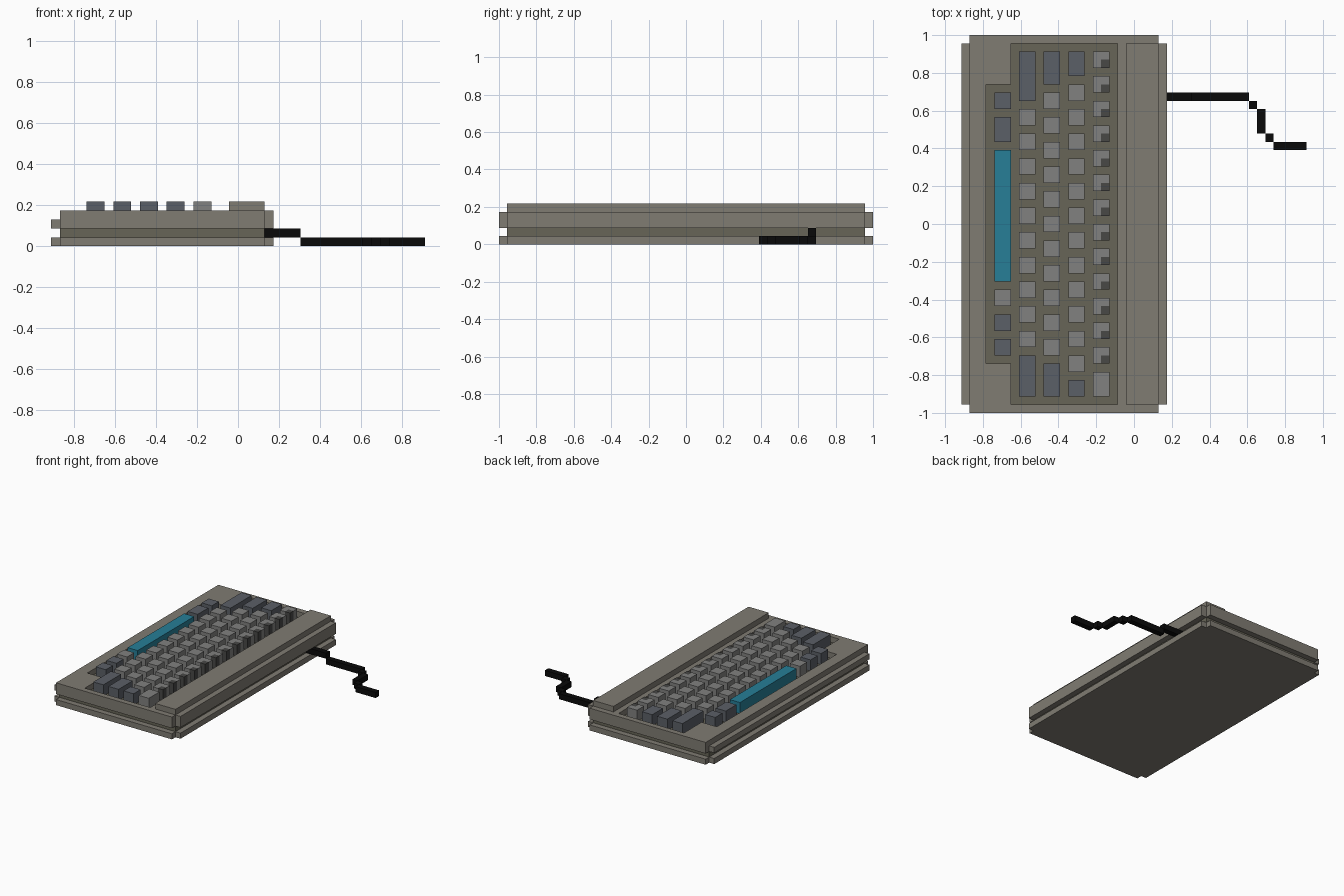
import bpy, bmesh

if "Cube" in bpy.data.objects:
    bpy.data.objects.remove(bpy.data.objects["Cube"])

U = 2 / 46          # one block of the grid


def material(name, rgb):
    m = bpy.data.materials.new(name)
    m.diffuse_color = (*rgb, 1)
    m.use_nodes = True
    m.node_tree.nodes["Principled BSDF"].inputs["Base Color"].default_value = m.diffuse_color
    return m


CASE = material("case_grey", (0.215, 0.200, 0.170))
SEAM = material("olive_shadow", (0.135, 0.128, 0.095))
LIGHT = material("light_key", (0.22, 0.22, 0.215))
DARK = material("dark_key", (0.105, 0.115, 0.135))
MARK = material("key_mark", (0.065, 0.065, 0.062))
TEAL = material("teal_key", (0.02, 0.21, 0.31))
BLACK = material("cable_black", (0.003, 0.003, 0.003))


def prism(name, outline, z0, z1, mat=None):
    """Extrude an outline, given in grid blocks, from z0 to z1."""
    bm = bmesh.new()
    face = bm.faces.new([bm.verts.new((x * U, y * U, z0 * U)) for x, y in outline])
    new = bmesh.ops.extrude_face_region(bm, geom=[face])["geom"]
    verts = [g for g in new if isinstance(g, bmesh.types.BMVert)]
    bmesh.ops.translate(bm, verts=verts, vec=(0, 0, (z1 - z0) * U))
    bmesh.ops.recalc_face_normals(bm, faces=bm.faces[:])
    me = bpy.data.meshes.new(name)
    bm.to_mesh(me)
    bm.free()
    ob = bpy.data.objects.new(name, me)
    bpy.context.collection.objects.link(ob)
    if mat:
        me.materials.append(mat)
    return ob


def rect(x0, x1, y0, y1):
    return [(x0, y0), (x1, y0), (x1, y1), (x0, y1)]


def cut(ob, cutter):
    """Subtract the cutter and remove it."""
    mod = ob.modifiers.new("cut", 'BOOLEAN')
    mod.operation, mod.solver, mod.object = 'DIFFERENCE', 'EXACT', cutter
    bpy.context.view_layer.objects.active = ob
    bpy.ops.object.modifier_apply(modifier=mod.name)
    bpy.data.objects.remove(cutter)


# Case: notched-corner slabs with a recessed seam between them
half = [(-21, 22), (-20, 22), (-20, 23), (3, 23), (3, 22), (4, 22)]
notched = half + [(x, -y) for x, y in reversed(half)]
prism("bottom_case", notched, 0, 1, CASE)
prism("case_seam", rect(-20, 3, -22, 22), 1, 2, SEAM)

half = [(-18, 17), (-15, 17), (-15, 22), (-2, 22)]
well = half + [(x, -y) for x, y in reversed(half)]
top = prism("top_case", notched, 2, 4, CASE)
cut(top, prism("well_cutter", well, 1, 5))
cut(top, prism("lip_cutter", rect(-22, -20, -24, 24), 3, 5))
prism("key_plate", well, 2, 3, SEAM)
prism("rear_ridge", rect(-1, 3, -22, 22), 4, 5, CASE)


# Keys: each is two blocks deep in x, running down from y = top by its length
def key(name, x, y, length, mat):
    prism(name, rect(x, x + 2, y - length, y), 3, 5, mat)


def key_row(row, x, y, count):
    for i in range(count):
        key(f"row{row}_key_{i + 1}", x, y - 3 * i, 2, LIGHT)


for i, (y, length, mat) in enumerate([(16, 2, DARK), (13, 3, DARK), (-8, 2, LIGHT),
                                      (-11, 2, DARK), (-14, 2, DARK)]):
    key(f"bottom_row_key_{i + 1}", -17, y, length, mat)
key("space_bar", -17, 9, 16, TEAL)

# Middle rows: x, wide key length at each end, first letter key, letter count
for row, (x, a, b, y, n) in enumerate([(-14, 6, 5, 14, 10), (-11, 4, 4, 16, 11),
                                       (-8, 3, 2, 17, 12)], 2):
    key(f"row{row}_wide_key_right", x, 21, a, DARK)
    key(f"row{row}_wide_key_left", x, -21 + b, b, DARK)
    key_row(row, x, y, n)

# Back row: L-shaped light keys with a dark corner block
for i in range(13):
    y = 21 - 3 * i
    shape = [(-5, y), (-5, y - 2), (-4, y - 2), (-4, y - 1), (-3, y - 1), (-3, y)]
    prism(f"back_row_key_{i + 1}", shape, 3, 5, LIGHT)
    prism(f"back_row_mark_{i + 1}", rect(-4, -3, y - 2, y - 1), 3, 5, MARK)
key("back_row_wide_key", -5, -18, 3, LIGHT)

# Cable: leaves the seam, drops to the ground and zigzags away
prism("cable_exit", rect(3, 7, 15, 16), 1, 2, BLACK)
for i, r in enumerate([(7, 14, 15, 16), (14, 15, 14, 15), (15, 16, 11, 14),
                       (16, 17, 10, 11), (17, 21, 9, 10)]):
    prism(f"cable_segment_{i + 1}", rect(*r), 0, 1, BLACK)
